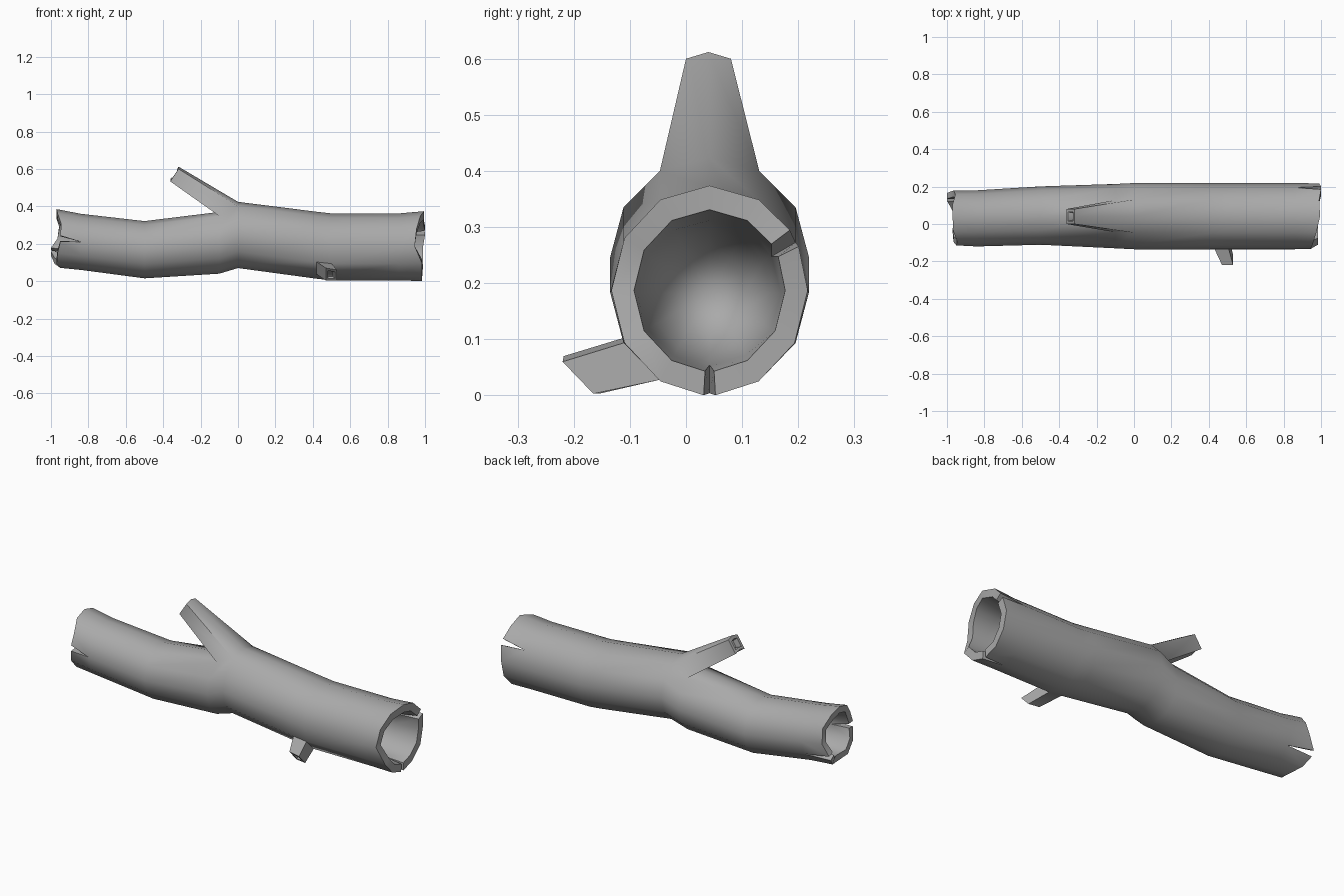
import bpy, bmesh
from math import sin, cos, pi, radians
from mathutils import Vector

if "Cube" in bpy.data.objects:
    bpy.data.objects.remove(bpy.data.objects["Cube"])

SIDES = 12
bm = bmesh.new()

# Cross-sections along the trunk: x, centre y, centre z, y radius, z radius
SECTIONS = [
    (-0.84, 0.03, 0.21, 0.15, 0.15),
    (-0.50, 0.045, 0.168, 0.156, 0.153),
    (-0.10, 0.042, 0.205, 0.172, 0.165),
    (0.00, 0.042, 0.247, 0.177, 0.177),
    (0.42, 0.042, 0.192, 0.177, 0.179),
    (0.50, 0.042, 0.183, 0.177, 0.179),
    (0.86, 0.042, 0.183, 0.177, 0.179),
]


def point(section, k, scale=1.0, x=None, turn=0.0):
    sx, cy, cz, ry, rz = section
    a = 2 * pi * k / SIDES + turn
    return Vector((sx if x is None else x,
                   cy + ry * scale * sin(a), cz + rz * scale * cos(a)))


def ring(section, scale=1.0, x=None):
    return [bm.verts.new(point(section, k, scale, x)) for k in range(SIDES)]


def bridge(a, b):
    faces = []
    for k in range(SIDES):
        n = (k + 1) % SIDES
        faces.append(bm.faces.new((a[k], a[n], b[n], b[k])))
    return faces


def broken_end(deep_ring, deep, rim, rim_x, splits, hollow):
    """Jagged rim with wedge splits, and a bowl-shaped hollow behind it."""
    inner = ring(deep, 0.72)

    def rim_verts(scale):
        pairs = []
        for k in range(SIDES):
            gap = splits.get(k, 0)
            turns = (-gap, gap) if gap else (0,)
            made = [bm.verts.new(point(rim, k, scale, rim_x[k], t)) for t in turns]
            pairs.append((made[0], made[-1]))
        return pairs

    outer_rim, inner_rim = rim_verts(1.0), rim_verts(0.77)
    for k in range(SIDES):
        n = (k + 1) % SIDES
        o1, o2 = outer_rim[k][1], outer_rim[n][0]
        i1, i2 = inner_rim[k][1], inner_rim[n][0]
        bm.faces.new((deep_ring[k], deep_ring[n], o2, o1))
        bm.faces.new((o1, o2, i2, i1))
        bm.faces.new((i1, i2, inner[n], inner[k]))
        if k in splits:
            for side in (0, 1):
                bm.faces.new((deep_ring[k], outer_rim[k][side],
                              inner_rim[k][side], inner[k]))
    # Bowl floor
    last = inner
    for f, scale in ((0.6, 0.62), (0.9, 0.36)):
        new = ring(deep, scale, deep[0] + hollow * f)
        bridge(last, new)
        last = new
    tip = bm.verts.new((deep[0] + hollow, deep[1], deep[2]))
    for k in range(SIDES):
        bm.faces.new((last[k], last[(k + 1) % SIDES], tip))


def grow(faces, moves, depth):
    """Pull a patch of faces out into a limb with a hollow tip."""
    out = bmesh.ops.extrude_face_region(bm, geom=faces)["geom"]
    bmesh.ops.delete(bm, geom=faces, context="FACES")
    for v in [g for g in out if isinstance(g, bmesh.types.BMVert)]:
        v.co = min(moves, key=lambda m: (m[0] - v.co).length)[1]
    caps = [g for g in out if isinstance(g, bmesh.types.BMFace)]
    if len(caps) > 1:
        caps = bmesh.ops.dissolve_faces(bm, faces=caps)["region"]
    cap = caps[0]
    bm.normal_update()
    inward = (sum((m[0] for m in moves), Vector()) -
              sum((m[1] for m in moves), Vector())).normalized()
    for scale, push in ((0.6, 0), (0.8, depth)):
        centre = cap.calc_center_median()
        new = bmesh.ops.extrude_face_region(bm, geom=[cap])["geom"]
        bm.faces.remove(cap)
        for v in [g for g in new if isinstance(g, bmesh.types.BMVert)]:
            v.co = centre + (v.co - centre) * scale + inward * push
        cap = [g for g in new if isinstance(g, bmesh.types.BMFace)][0]


# Trunk skin
rings = [ring(s) for s in SECTIONS]
skin = [bridge(a, b) for a, b in zip(rings, rings[1:])]

# Broken ends
left_x = [0.995, 0.99, 1.0, 0.99, 0.99, 0.985, 0.985, 0.985, 0.985, 0.945, 0.955, 0.975]
right_x = [-0.97, -0.97, -0.955, -0.965, -1.0, -0.98, -0.95, -0.97, -0.965, -0.95, -0.945, -0.965]
broken_end(rings[-1], SECTIONS[-1], (0.98, 0.042, 0.187, 0.175, 0.187),
           left_x, {2: 0.09, 6: 0.06}, -0.3)
broken_end(rings[0], SECTIONS[0], (-0.97, 0.032, 0.228, 0.147, 0.157),
           right_x, {9: 0.1, 4: 0.1}, 0.2)

# Upper branch grows from the two top faces beside the bend
moves = []
for k, y in ((-1, 0.0), (0, 0.04), (1, 0.08)):
    drop = 0.0 if k == 0 else 0.012
    moves.append((point(SECTIONS[3], k), Vector((-0.318, y, 0.612 - drop))))
    moves.append((point(SECTIONS[2], k), Vector((-0.362, y, 0.545 - drop))))
grow([skin[2][0], skin[2][SIDES - 1]], moves, 0.03)

# Short stub low on the front
stub = [(point(SECTIONS[4], 8), Vector((0.47, -0.218, 0.07))),
        (point(SECTIONS[5], 8), Vector((0.53, -0.22, 0.06))),
        (point(SECTIONS[5], 7), Vector((0.53, -0.165, 0.003))),
        (point(SECTIONS[4], 7), Vector((0.47, -0.155, 0.003)))]
grow([skin[4][7]], stub, 0.02)

bmesh.ops.recalc_face_normals(bm, faces=bm.faces[:])
mesh = bpy.data.meshes.new("hollow_log")
bm.to_mesh(mesh)
bm.free()
log = bpy.data.objects.new("hollow_log", mesh)
bpy.context.collection.objects.link(log)

# Plain grey wood
grey = bpy.data.materials.new("plain_grey")
grey.use_nodes = True
colour = (0.4, 0.4, 0.4, 1)
grey.diffuse_color = colour
grey.node_tree.nodes["Principled BSDF"].inputs["Base Color"].default_value = colour
mesh.materials.append(grey)

bpy.context.view_layer.objects.active = log
log.select_set(True)
bpy.ops.object.shade_smooth_by_angle(angle=radians(50))
